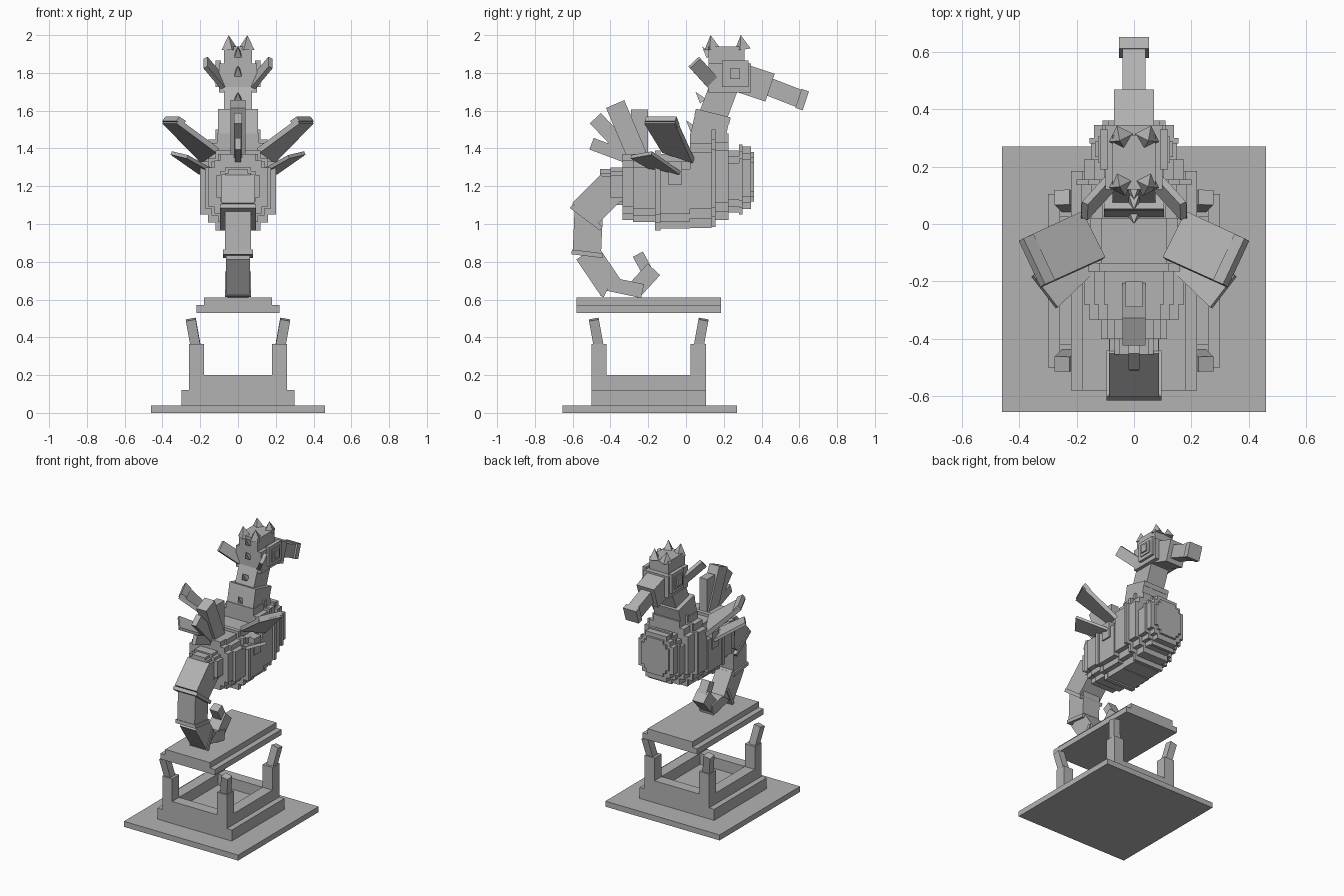
import bpy, bmesh
from mathutils import Vector, Matrix

cube = bpy.data.objects.get("Cube")
if cube:
    bpy.data.objects.remove(cube)

stone = bpy.data.materials.new("stone_grey")
stone.use_nodes = True
stone.diffuse_color = (0.45, 0.45, 0.45, 1)
stone.node_tree.nodes["Principled BSDF"].inputs["Base Color"].default_value = (0.45, 0.45, 0.45, 1)


def finish(name, bm):
    bmesh.ops.recalc_face_normals(bm, faces=bm.faces)
    mesh = bpy.data.meshes.new(name)
    bm.to_mesh(mesh)
    bm.free()
    mesh.materials.append(stone)
    obj = bpy.data.objects.new(name, mesh)
    bpy.context.scene.collection.objects.link(obj)
    return obj


def box(name, lo, hi):
    bm = bmesh.new()
    lo, hi = Vector(lo), Vector(hi)
    bmesh.ops.create_cube(bm, size=1, matrix=Matrix.Translation((lo + hi) / 2) @ Matrix.Diagonal((*(hi - lo), 1)))
    return finish(name, bm)


def bar(name, start, end, width, depth, side=(1, 0, 0)):
    """Box running from start to end; width is measured along side."""
    a, b = Vector(start), Vector(end)
    along = (b - a).normalized()
    side = Vector(side)
    side = (side - along * side.dot(along)).normalized()
    up = along.cross(side)
    rot = Matrix((side, up, along)).transposed().to_4x4()
    bm = bmesh.new()
    bmesh.ops.create_cube(bm, size=1, matrix=Matrix.Translation((a + b) / 2) @ rot
                          @ Matrix.Diagonal((width, depth, (b - a).length, 1)))
    return finish(name, bm)


def mid_bar(name, start, end, width, depth):
    """Bar lying in the centre plane, ends given as (y, z)."""
    return bar(name, (0, *start), (0, *end), width, depth)


def spike(name, base, tip, radius):
    a, b = Vector(base), Vector(tip)
    rot = (b - a).to_track_quat('Z', 'Y').to_matrix().to_4x4()
    turn = Matrix.Rotation(0.785, 4, 'Z')
    bm = bmesh.new()
    bmesh.ops.create_cone(bm, cap_ends=True, segments=4, radius1=radius, radius2=0, depth=(b - a).length,
                          matrix=Matrix.Translation((a + b) / 2) @ rot @ turn)
    return finish(name, bm)


def slab(name, corners, thick):
    """Thin plate through four corners, thickened downwards."""
    bm = bmesh.new()
    face = bm.faces.new([bm.verts.new(c) for c in corners])
    moved = bmesh.ops.extrude_face_region(bm, geom=[face])["geom"]
    face.normal_update()
    shift = face.normal * thick * (-1 if face.normal.z > 0 else 1)
    for v in moved:
        if isinstance(v, bmesh.types.BMVert):
            v.co += shift
    bm.faces.ensure_lookup_table()
    return finish(name, bm)


def stepped(name, y0, y1, w, z0, z1):
    """Body segment with notched corners."""
    s, t = w * 0.2, (z1 - z0) * 0.1
    quarter = [(w, t * 2), (w - s, t * 2), (w - s, t), (w - 2 * s, t), (w - 2 * s, 0)]
    right_low = [(x, z0 + d) for x, d in quarter]
    left_low = [(-x, z) for x, z in reversed(right_low)]
    left_top = [(-x, z1 - d) for x, d in quarter]
    right_top = [(x, z1 - d) for x, d in reversed(quarter)]
    bm = bmesh.new()
    face = bm.faces.new([bm.verts.new((x, y0, z)) for x, z in right_low + left_low + left_top + right_top])
    geom = bmesh.ops.extrude_face_region(bm, geom=[face])["geom"]
    bmesh.ops.translate(bm, vec=(0, y1 - y0, 0), verts=[g for g in geom if isinstance(g, bmesh.types.BMVert)])
    return finish(name, bm)


SIDES = ((1, "left"), (-1, "right"))

# Stand: floor plate, plinth, rail frame, corner posts, upper platform
box("floor_plate", (-.46, -.655, 0), (.46, .27, .04))
box("plinth", (-.3, -.5, .04), (.3, .105, .12))
box("rail_front", (-.18, -.5, .12), (.18, -.42, .2))
box("rail_back", (-.18, .025, .12), (.18, .105, .2))
for s, side in SIDES:
    x0, x1 = sorted((s * .18, s * .26))
    box("rail_" + side, (x0, -.42, .12), (x1, .025, .2))
    for y, d, end in ((-.46, -1, "front"), (.065, 1, "back")):
        box(f"post_{end}_{side}", (x0, y - .04, .12), (x1, y + .04, .365))
        bar(f"post_tip_{end}_{side}", (s * .222, y, .34), (s * .25, y + d * .028, .495), .053, .053)
box("platform_lower", (-.22, -.58, .53), (.22, .185, .57))
box("platform_upper", (-.18, -.58, .57), (.18, .185, .61))

# Body segments from tail root to chest: y range, half width, z range
body = [
    (-.455, -.4, .085, 1.1, 1.29), (-.4, -.335, .115, 1.1, 1.3),
    (-.335, -.28, .155, 1.02, 1.37), (-.28, -.165, .175, 1.01, 1.37),
    (-.165, -.135, .2, .965, 1.39), (-.135, .02, .19, .975, 1.37),
    (.02, .135, .185, .98, 1.48), (.135, .155, .2, .985, 1.5),
    (.155, .225, .175, 1.02, 1.48), (.225, .28, .15, 1.06, 1.39),
    (.28, .3, .155, 1.05, 1.42), (.3, .345, .14, 1.08, 1.41), (.345, .36, .11, 1.12, 1.38),
]
for i, seg in enumerate(body):
    stepped(f"body_segment_{i + 1}", *seg)

# Tail links with collars
tail = [
    ("tail_upper", (-.39, 1.2), (-.54, 1.05), .175, .175),
    ("tail_collar_upper", (-.52, 1.045), (-.535, 1.025), .19, .2),
    ("tail_middle", (-.515, 1.07), (-.525, .84), .14, .15),
    ("tail_collar_middle", (-.522, .855), (-.525, .83), .16, .165),
    ("tail_lower", (-.525, .85), (-.4, .665), .125, .135),
    ("tail_collar_lower", (-.425, .685), (-.405, .675), .14, .14),
    ("tail_curl", (-.42, .685), (-.23, .645), .11, .075),
    ("tail_rise", (-.285, .635), (-.17, .76), .09, .09),
    ("tail_tip", (-.2, .74), (-.255, .84), .065, .06),
]
for part in tail:
    mid_bar(*part)

# Back fin rays
mid_bar("fin_ray_tall", (-.25, 1.34), (-.375, 1.635), .08, .105)
mid_bar("fin_ray_upright", (-.245, 1.34), (-.245, 1.605), .06, .09)
mid_bar("fin_ray_low", (-.29, 1.36), (-.48, 1.56), .04, .08)
mid_bar("fin_ray_lowest", (-.3, 1.35), (-.5, 1.425), .03, .065)

# Neck
mid_bar("neck_lower", (.11, 1.44), (.14, 1.57), .21, .185)
mid_bar("neck_collar", (.137, 1.555), (.145, 1.587), .21, .19)
mid_bar("neck_upper", (.142, 1.57), (.21, 1.75), .15, .15)

# Head, eyes and snout
box("head", (-.1, .12, 1.695), (.1, .345, 1.85))
box("head_top", (-.075, .12, 1.85), (.075, .31, 1.94))
for s, side in SIDES:
    for name, out, r in (("eye_frame", .118, .07), ("eye_rim", .125, .045), ("eye", .135, .027)):
        x0, x1 = sorted((s * .09, s * out))
        box(f"{name}_{side}", (x0, .26 - r, 1.795 - r), (x1, .26 + r, 1.795 + r))
mid_bar("snout_base", (.3, 1.77), (.445, 1.722), .14, .155)
mid_bar("snout", (.43, 1.73), (.61, 1.66), .08, .095)
mid_bar("snout_tip", (.595, 1.665), (.634, 1.652), .105, .105)

# Crown horns and spine spikes
for s, side in SIDES:
    for y, end in ((.13, "back"), (.29, "front")):
        spike(f"horn_{end}_{side}", (s * .045, y + .01, 1.925), (s * .05, y, 2.0), .045)
for i, (y, z) in enumerate(((.125, 1.89), (.125, 1.79), (.09, 1.65), (.04, 1.5))):
    spike(f"spine_spike_{i + 1}", (0, y, z), (0, y - .04, z + .05), .028)

# Ears, shoulder blocks and wing feathers on both sides
wing_large = [(.385, -.05, 1.555), (.31, -.21, 1.555), (.1, -.115, 1.4), (.18, .045, 1.345)]
wing_cap = [(.385, -.05, 1.568), (.31, -.21, 1.568), (.275, -.195, 1.545), (.35, -.035, 1.53)]
wing_small = [(.35, -.18, 1.385), (.265, -.29, 1.365), (.13, -.16, 1.29), (.2, -.03, 1.28)]
for s, side in SIDES:
    bar("ear_" + side, (s * .08, .145, 1.745), (s * .172, .045, 1.855), .075, .025, (0, .7, .7))
    x0, x1 = sorted((s * .15, s * .2))
    box("shoulder_" + side, (x0, -.095, 1.21), (x1, -.02, 1.33))
    for name, pts, thick in (("wing_large", wing_large, .03), ("wing_cap", wing_cap, .03),
                             ("wing_small", wing_small, .02)):
        slab(f"{name}_{side}", [(s * x, y, z) for x, y, z in pts], thick)
